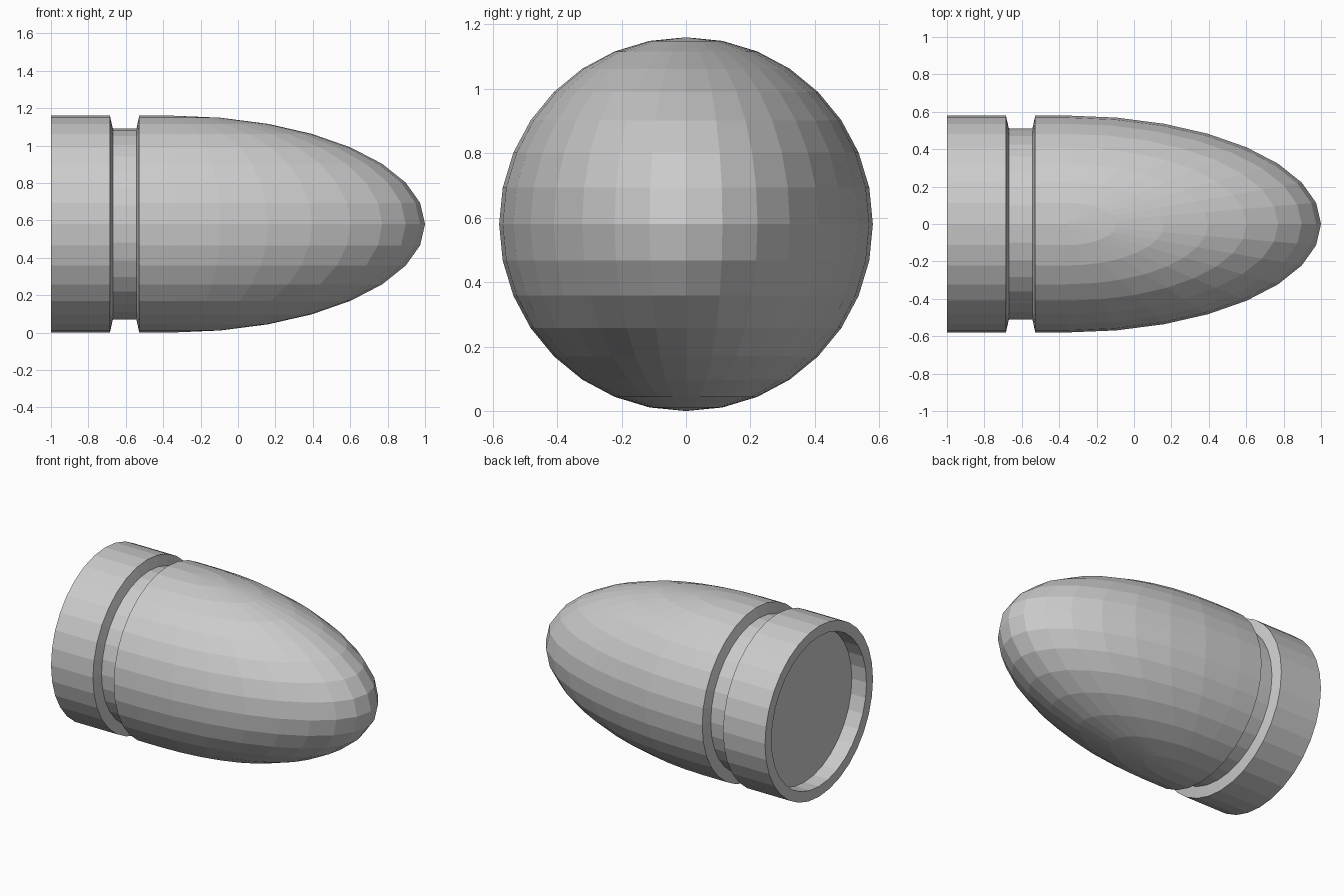
import bpy, bmesh
from mathutils import Vector

if "Cube" in bpy.data.objects:
    bpy.data.objects.remove(bpy.data.objects["Cube"])

R = 0.58           # body radius
R_IN = 0.51        # groove and recess radius
SHOULDER = -0.36   # where the nose meets the body
AXIS_Z = 0.58

bm = bmesh.new()

# Nose: front half of a sphere stretched along x (poles up and down)
bmesh.ops.create_uvsphere(bm, u_segments=32, v_segments=16, radius=R)
bmesh.ops.delete(bm, geom=[v for v in bm.verts if v.co.x < -1e-4], context='VERTS')
for v in bm.verts:
    v.co.x *= (1 - SHOULDER) / R
    v.co.x += SHOULDER

# Body, groove, rear rim and recess: extrude the open ring through stations
ring = [e for e in bm.edges if e.is_boundary]
radius = R
stations = [(-0.528, R), (-0.543, R_IN), (-0.669, R_IN), (-0.685, R),
            (-1.0, R), (-1.0, R_IN), (-0.89, R_IN)]
for x, r in stations:
    geom = bmesh.ops.extrude_edge_only(bm, edges=ring)["geom"]
    verts = [g for g in geom if isinstance(g, bmesh.types.BMVert)]
    ring = [g for g in geom if isinstance(g, bmesh.types.BMEdge)
            and all(v in verts for v in g.verts)]
    for v in verts:
        v.co = Vector((x, v.co.y * r / radius, v.co.z * r / radius))
    radius = r

# Recess floor
bmesh.ops.edgeloop_fill(bm, edges=ring)
bmesh.ops.recalc_face_normals(bm, faces=bm.faces)

mesh = bpy.data.meshes.new("bullet_body")
bm.to_mesh(mesh)
bm.free()
body = bpy.data.objects.new("bullet_body", mesh)
body.location.z = AXIS_Z
bpy.context.collection.objects.link(body)
